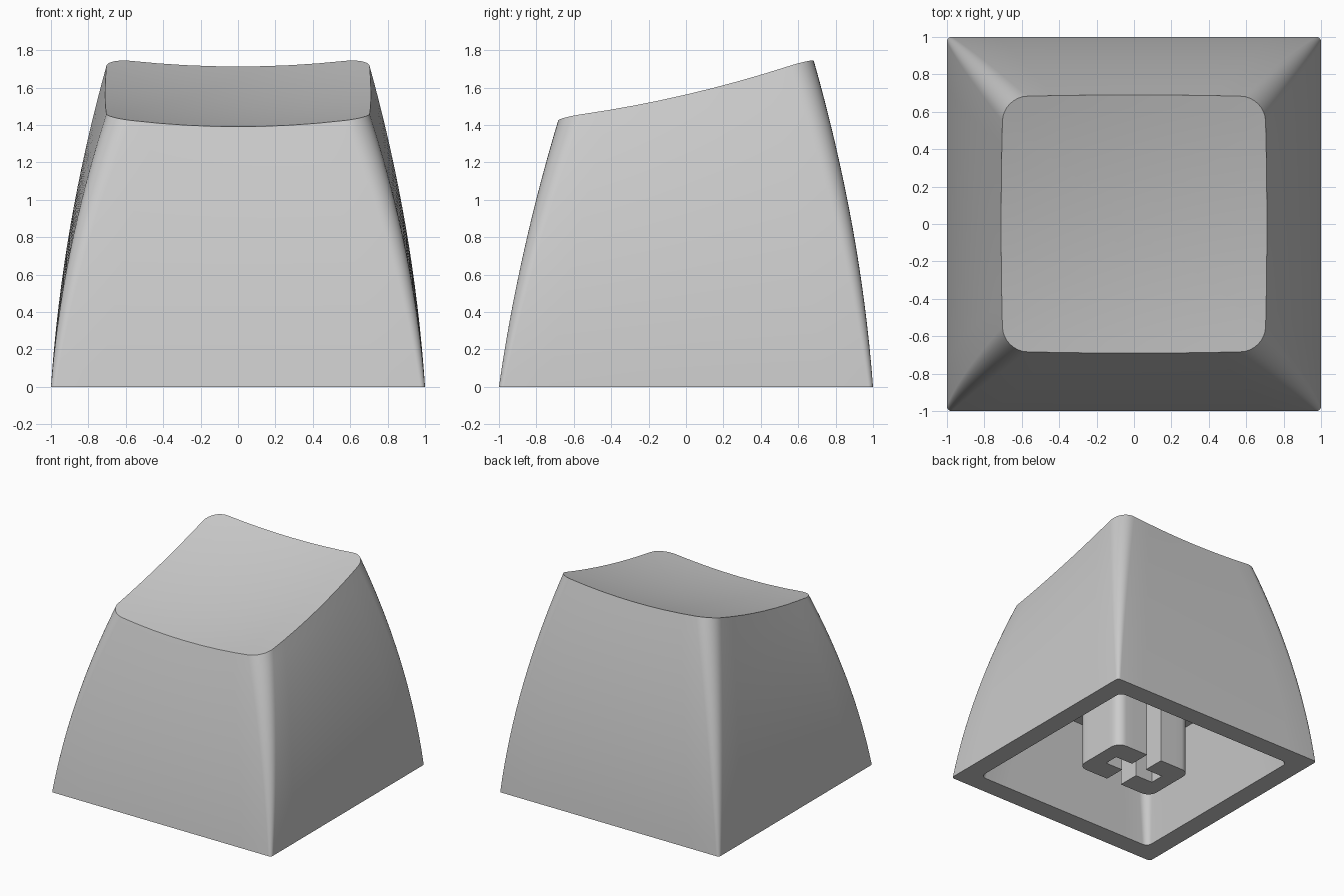
import bpy, bmesh, math
from mathutils import Vector

cube = bpy.data.objects.get("Cube")
if cube:
    bpy.data.objects.remove(cube, do_unlink=True)

mat = bpy.data.materials.new("light grey plastic")
mat.use_nodes = True
grey = (0.6, 0.6, 0.6, 1)
mat.diffuse_color = grey
mat.node_tree.nodes["Principled BSDF"].inputs["Base Color"].default_value = grey

CORNER, SIDE, LEVELS = 8, 8, 16


def outline(hx, hy, r):
    """Rounded rectangle, anticlockwise, with divided sides."""
    arcs = []
    for k, (sx, sy) in enumerate(((1, 1), (-1, 1), (-1, -1), (1, -1))):
        centre = Vector((sx * (hx - r), sy * (hy - r)))
        arcs.append([centre + r * Vector((math.cos(a), math.sin(a)))
                     for a in ((k + i / CORNER) * math.pi / 2 for i in range(CORNER + 1))])
    points = []
    for k, arc in enumerate(arcs):
        points += arc
        following = arcs[(k + 1) % 4][0]
        points += [arc[-1].lerp(following, i / SIDE) for i in range(1, SIDE)]
    return points


def dish(x, y):
    """Height of the sloping, scooped top."""
    return 1.512 + 0.233 * y + 0.083 * y * y + 0.1 * x * x


def finish(bm, name):
    bmesh.ops.recalc_face_normals(bm, faces=bm.faces)
    mesh = bpy.data.meshes.new(name)
    bm.to_mesh(mesh)
    bm.free()
    mesh.materials.append(mat)
    ob = bpy.data.objects.new(name, mesh)
    bpy.context.collection.objects.link(ob)
    bpy.ops.object.select_all(action="DESELECT")
    ob.select_set(True)
    bpy.context.view_layer.objects.active = ob
    bpy.ops.object.shade_smooth_by_angle(angle=math.radians(30))
    return ob


# Outer wall rings, from the square foot to the sloping rim
foot = outline(1, 1, 0.025)
rim = []
for p in outline(0.70, 0.68, 0.13):
    bow = Vector((p.x * (1 + 0.015 * (1 - (p.y / 0.68) ** 2)),
                  p.y * (1 + 0.015 * (1 - (p.x / 0.70) ** 2))))
    rim.append(bow)
outer = []
for level in range(LEVELS + 1):
    t = level / LEVELS
    ring = []
    for a, b in zip(foot, rim):
        p = a.lerp(b, t)
        swell = 4 * t * (1 - t)
        p.x += a.x * 0.045 * swell
        p.y += a.y * (0.045 if a.y > 0 else 0.028) * swell
        ring.append((p.x, p.y, t * dish(b.x, b.y)))
    outer.append(ring)

# Scooped top rings, shrinking to the middle
top = [[(p.x * s, p.y * s, dish(p.x * s, p.y * s)) for p in rim]
       for s in (1 - i / 10 for i in range(1, 10))]

# Hollow underside, from the ceiling down to the foot
ceiling = 0.75
hollow = [[(p.x, p.y, z) for p in outline(h, h, r)]
          for h, r, z in ((0.72, 0.09, ceiling), (0.84, 0.05, 0))]

bm = bmesh.new()
rings = [[bm.verts.new(co) for co in ring] for ring in hollow + outer + top]
for low, high in zip(rings, rings[1:]):
    for i in range(len(low)):
        j = (i + 1) % len(low)
        bm.faces.new((low[i], low[j], high[j], high[i]))
bm.faces.new(rings[0])
middle = bm.verts.new((0, 0, dish(0, 0)))
for a, b in zip(rings[-1], rings[-1][1:] + rings[-1][:1]):
    bm.faces.new((a, b, middle))
finish(bm, "keycap_shell")

# Stem halves, each a rounded block notched for the cross-shaped socket
gap, arm, reach = 0.07, 0.06, 0.23
for side, name in ((1, "left_stem_half"), (-1, "right_stem_half")):
    block = [p for p in outline(0.36, 0.24, 0.08) if p.x > gap]
    block.sort(key=lambda p: math.atan2(p.y, p.x - gap))
    profile = [(gap, -0.24)] + [tuple(p) for p in block] + [
        (gap, 0.24), (gap, arm), (reach, arm), (reach, -arm), (gap, -arm)]
    bm = bmesh.new()
    base = bm.faces.new([bm.verts.new((side * x, y, 0)) for x, y in profile])
    raised = bmesh.ops.extrude_face_region(bm, geom=[base], use_keep_orig=True)
    moved = [v for v in raised["geom"] if isinstance(v, bmesh.types.BMVert)]
    bmesh.ops.translate(bm, verts=moved, vec=(0, 0, ceiling + 0.02))
    finish(bm, name)
